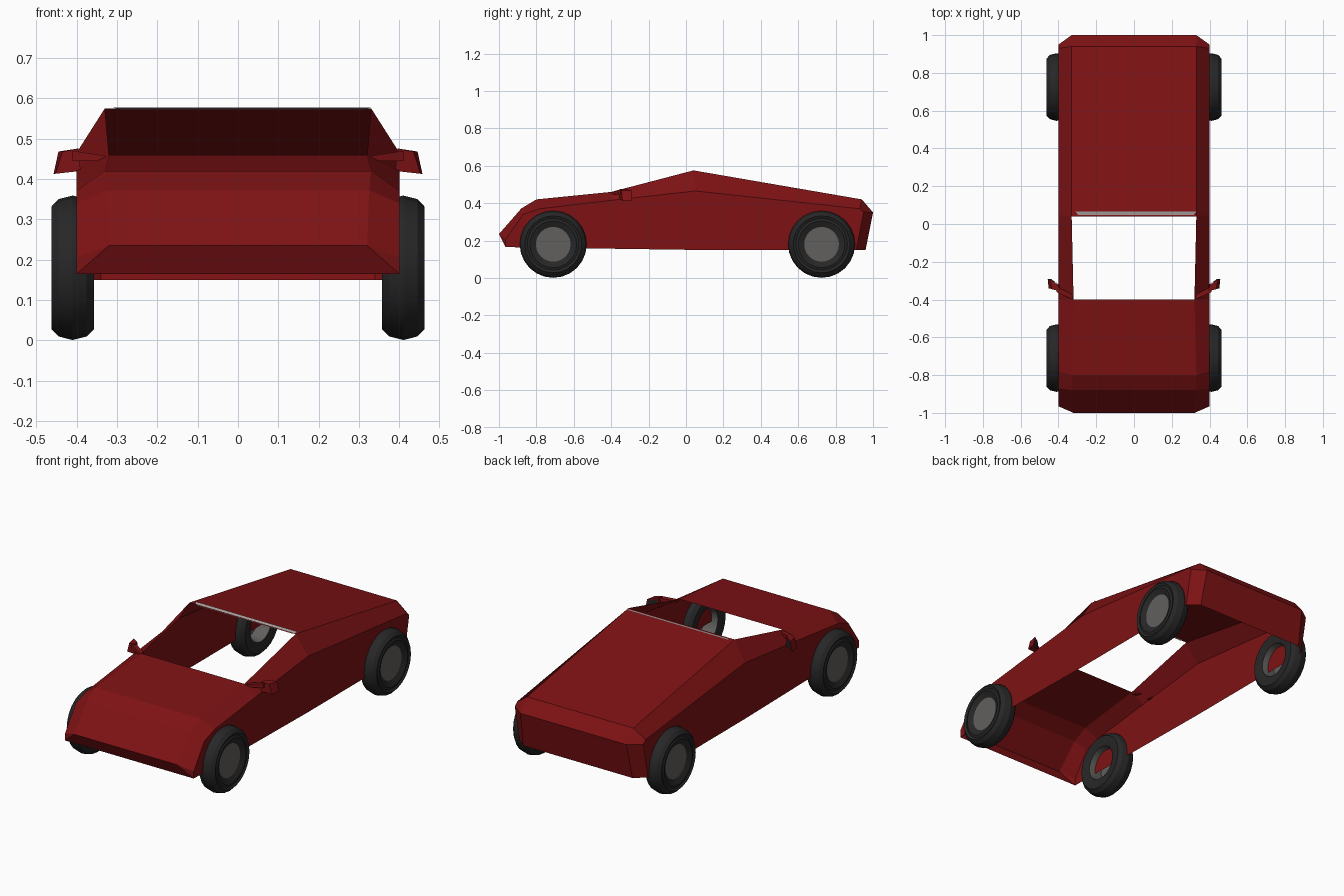
import bpy, bmesh, math

if "Cube" in bpy.data.objects:
    bpy.data.objects.remove(bpy.data.objects["Cube"])


def material(name, rgb):
    m = bpy.data.materials.new(name)
    m.diffuse_color = (*rgb, 1)
    m.use_nodes = True
    m.node_tree.nodes["Principled BSDF"].inputs["Base Color"].default_value = m.diffuse_color
    return m


RED = material("dark red paint", (0.21, 0.006, 0.007))
BLACK = material("black rubber", (0.02, 0.02, 0.02))
GREY = material("hub grey", (0.12, 0.115, 0.11))
PALE = material("pale trim", (0.42, 0.38, 0.38))


def make(name, verts, faces, mats):
    me = bpy.data.meshes.new(name)
    me.from_pydata(verts, [], faces)
    for m in mats:
        me.materials.append(m)
    bm = bmesh.new()
    bm.from_mesh(me)
    bmesh.ops.remove_doubles(bm, verts=bm.verts, dist=0.0005)
    bmesh.ops.recalc_face_normals(bm, faces=bm.faces)
    bm.to_mesh(me)
    bm.free()
    ob = bpy.data.objects.new(name, me)
    bpy.context.collection.objects.link(ob)
    return ob


# Body shell: upper edge, belt line and sill, listed from nose to tail
upper = [(.40, -.965, .165), (.32, -1.0, .235), (.325, -.88, .372), (.33, -.80, .42),
         (.32, -.40, .46), (.33, .04, .575), (.33, .94, .42), (.33, 1.0, .35), (.34, .96, .15)]
belt = [(.40, -.965, .165), (.40, -.965, .205), (.40, -.87, .34), (.40, -.78, .37),
        (.40, -.40, .415), (.40, .05, .465), (.40, .93, .37), (.40, .95, .352), (.40, .91, .15)]
sill = [(.40, y, .165 - .015 * min(1, max(0, y + .97))) for _, y, _ in belt[:6]]
sill += [(.40, .89, .15), (.40, .91, .15)]
verts, faces = [], []


def quad(*pts):
    clean = []
    for p in pts:
        if p not in clean:
            clean.append(p)
    if len(clean) > 2:
        base = len(verts)
        verts.extend(clean)
        faces.append(list(range(base, base + len(clean))))


def flip(p):
    return (-p[0], p[1], p[2])


for i in range(8):
    if i != 4:                                  # windscreen stays open
        quad(upper[i], upper[i + 1], flip(upper[i + 1]), flip(upper[i]))
    for f in (lambda p: p, flip):
        quad(*map(f, (upper[i], upper[i + 1], belt[i + 1], belt[i])))
        if i < 7:
            quad(*map(f, (belt[i], belt[i + 1], sill[i + 1], sill[i])))
make("body_shell", verts, faces, [RED])

# Pale trim along the front edge of the roof
make("roof_trim", [(-.29, .04, .572), (.31, .04, .572), (.33, .066, .577), (-.31, .066, .577)],
     [(0, 1, 2, 3)], [PALE])


# Wheels: tyre lathed about the x axis, with a grey hub dish open to the inside
def lathe(name, profile, cy, side, mat, cap=False, n=24):
    v, f = [], []
    for x, r in profile:
        for k in range(n):
            a = 2 * math.pi * k / n
            v.append((side * x, cy + r * math.sin(a), .18 + r * math.cos(a)))
    for j in range(len(profile) - 1):
        for k in range(n):
            k2 = (k + 1) % n
            f.append((j * n + k, j * n + k2, (j + 1) * n + k2, (j + 1) * n + k))
    if cap:
        f.append(list(range((len(profile) - 1) * n, len(profile) * n)))
    ob = make(name, v, f, [mat])
    for p in ob.data.polygons:
        p.use_smooth = True
    bpy.context.view_layer.objects.active = ob
    ob.select_set(True)
    bpy.ops.object.shade_smooth_by_angle(angle=math.radians(25))
    ob.select_set(False)


tyre = [(.365, .095), (.357, .13), (.357, .152), (.375, .17), (.41, .179), (.445, .17),
        (.462, .152), (.455, .138), (.46, .125), (.445, .093)]
hub = [(.365, .095), (.40, .09), (.445, .093)]
for end, cy in (("front", -.71), ("rear", .725)):
    for label, side in (("right", 1), ("left", -1)):
        lathe(f"{end}_{label}_tyre", tyre, cy, side, BLACK)
        lathe(f"{end}_{label}_hub", hub, cy, side, GREY, cap=True)

# Door mirrors: a flat arm leading to an angled head, with dark glass on the back
box = [(0, 1, 2, 3), (4, 5, 6, 7), (0, 1, 5, 4), (1, 2, 6, 5), (2, 3, 7, 6), (3, 0, 4, 7)]
for label, s in (("right", 1), ("left", -1)):
    arm = [(.325, -.40, .445), (.41, -.36, .445), (.41, -.33, .445), (.325, -.375, .445),
           (.325, -.40, .457), (.41, -.36, .47), (.41, -.33, .47), (.325, -.375, .457)]
    head = [(.39, -.355, .42), (.452, -.34, .413), (.457, -.29, .413), (.395, -.325, .42),
            (.395, -.355, .475), (.435, -.345, .468), (.445, -.29, .468), (.40, -.325, .475)]
    glass = [(.40, -.319, .427), (.45, -.291, .42), (.44, -.291, .462), (.403, -.319, .467)]
    for name, pts, fc, mat in (("arm", arm, box, RED), ("head", head, box, RED),
                               ("glass", glass, [(0, 1, 2, 3)], BLACK)):
        make(f"{label}_mirror_{name}", [(s * x, y, z) for x, y, z in pts], fc, [mat])
